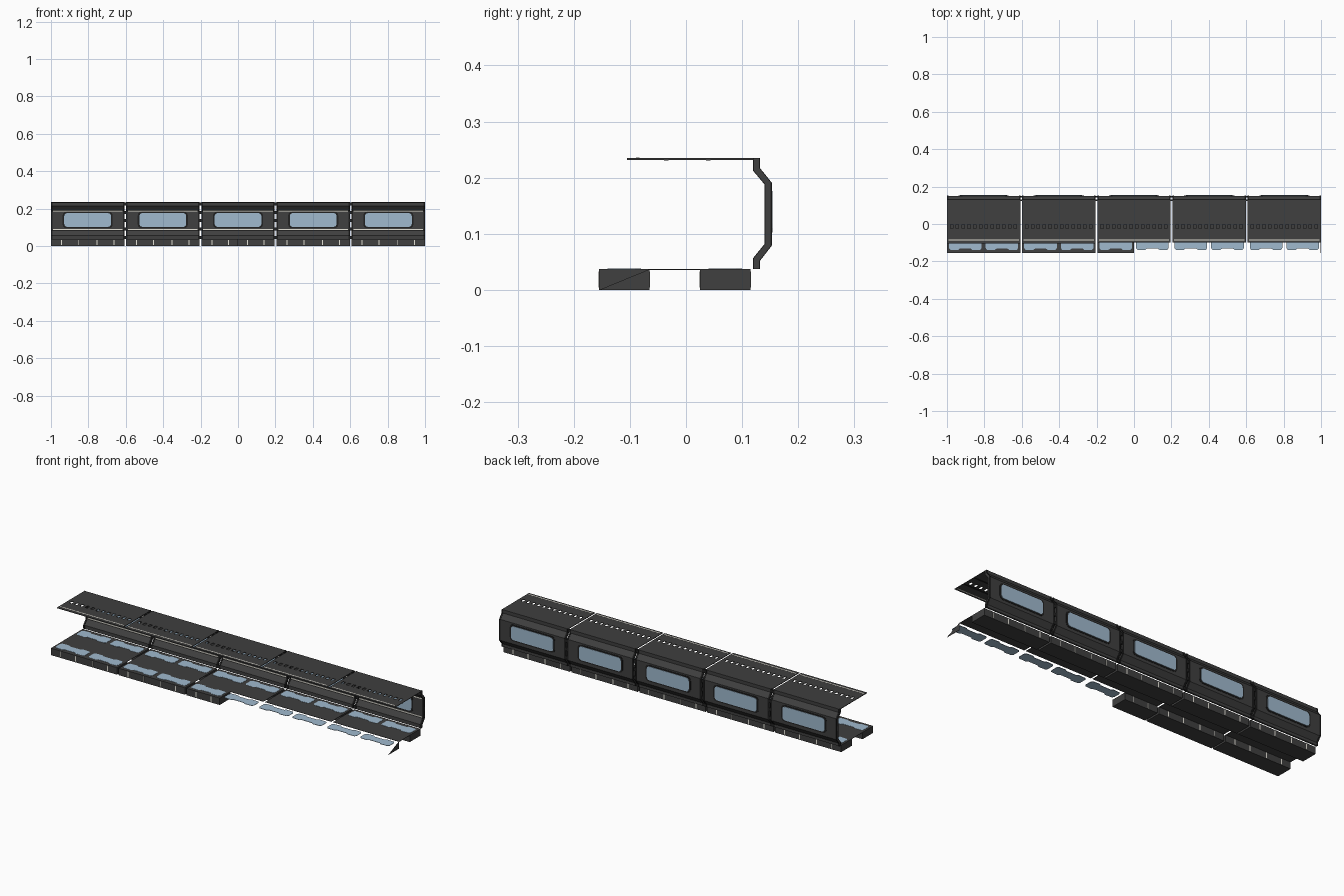
import bpy, bmesh, math

if "Cube" in bpy.data.objects:
    bpy.data.objects.remove(bpy.data.objects["Cube"])

def material(name, rgb):
    m = bpy.data.materials.new(name)
    m.diffuse_color = (*rgb, 1)
    m.use_nodes = True
    m.node_tree.nodes["Principled BSDF"].inputs["Base Color"].default_value = m.diffuse_color
    return m

GREY = material("dark grey panel", (0.05, 0.05, 0.05))
BLACK = material("black trim", (0.015, 0.015, 0.015))
BLUE = material("pale blue glass", (0.35, 0.49, 0.62))
CREAM = material("cream light", (0.80, 0.78, 0.70))

PLACE = {"x": lambda u, v, d: (d, u, v),   # profile in y,z
         "y": lambda u, v, d: (u, d, v),   # profile in x,z
         "z": lambda u, v, d: (u, v, d)}   # profile in x,y

class Part:
    """Collects prisms into one named, single-colour object."""
    def __init__(self, name, mat):
        self.name, self.mat, self.bm = name, mat, bmesh.new()

    def prism(self, pts, axis, a, b):
        lo = [self.bm.verts.new(PLACE[axis](u, v, a)) for u, v in pts]
        hi = [self.bm.verts.new(PLACE[axis](u, v, b)) for u, v in pts]
        self.bm.faces.new(lo)
        self.bm.faces.new(hi[::-1])
        n = len(pts)
        for i in range(n):
            j = (i + 1) % n
            self.bm.faces.new((lo[j], lo[i], hi[i], hi[j]))

    def box(self, x0, x1, y0, y1, z0, z1):
        self.prism([(x0, y0), (x1, y0), (x1, y1), (x0, y1)], "z", z0, z1)

    def done(self):
        bmesh.ops.recalc_face_normals(self.bm, faces=self.bm.faces)
        me = bpy.data.meshes.new(self.name)
        self.bm.to_mesh(me)
        self.bm.free()
        me.materials.append(self.mat)
        bpy.context.collection.objects.link(bpy.data.objects.new(self.name, me))

def rounded(cx, cy, w, h, r, n=3):
    pts = []
    for k, (sx, sy) in enumerate([(1, 1), (-1, 1), (-1, -1), (1, -1)]):
        for i in range(n + 1):
            t = math.pi / 2 * (k + i / n)
            pts.append((cx + sx * (w / 2 - r) + r * math.cos(t),
                        cy + sy * (h / 2 - r) + r * math.sin(t)))
    return pts

def scalloped(cx, cy):
    """Floor glass outline: rounded ends with a shallow notch front and back."""
    half = [(0.087, 0.0), (0.087, 0.019), (0.080, 0.028), (0.040, 0.030),
            (0.030, 0.022), (-0.030, 0.022), (-0.040, 0.030), (-0.080, 0.028),
            (-0.087, 0.019)]
    return [(cx + s * u, cy + s * v) for s in (1, -1) for u, v in half]

OUTER = [(.130, .037), (.130, .052), (.151, .079), (.151, .191), (.130, .217), (.130, .235)]
INNER = [(.121, .235), (.121, .213), (.142, .188), (.142, .082), (.121, .056), (.121, .037)]
PROFILE = OUTER + INNER
RIB = [(y + .002, z) for y, z in OUTER] + [(y - .002, z) for y, z in INNER]
PITCH, HALF = 0.402, 0.196

wall = Part("back_wall", GREY)
ribs = Part("wall_end_ribs", BLACK)
clips = Part("joint_clips", BLACK)
frames = Part("window_frames", BLACK)
panes = Part("window_panes", BLUE)
wall_lights = Part("wall_light_strips", CREAM)
roof = Part("roof", GREY)
roof_light = Part("roof_light_strip", CREAM)
roof_ribs = Part("roof_under_rails", BLACK)
deck = Part("centre_floor", GREY)
rear_base = Part("rear_base", GREY)
front_base = Part("front_base", GREY)
ticks = Part("base_light_ticks", CREAM)
glass = Part("floor_glass", BLUE)

for k in range(5):
    c = (k - 2) * PITCH
    x0, x1 = c - HALF, c + HALF
    # wall with windows and end ribs
    wall.prism(PROFILE, "x", x0, x1)
    for a in (x0, x1 - .008):
        ribs.prism(RIB, "x", a, a + .008)
    frames.prism(rounded(c, .139, .268, .088, .02), "y", .1405, .1525)
    panes.prism(rounded(c, .139, .25, .074, .016), "y", .1395, .1545)
    for z in (.186, .0875):
        wall_lights.box(x0 + .01, x1 - .01, .1405, .1425, z - .003, z + .003)

    # slotted roof
    roof.box(x0, x1, -.105 if k < 2 else -.1, -.025, .232, .235)
    roof.box(x0, x1, -.003, .121, .232, .235)
    edge = x0
    for i in range(12):
        s = x0 + .018 + i * .031
        roof.box(edge, s, -.025, -.003, .232, .235)
        edge = s + .014
    roof.box(edge, x1, -.025, -.003, .232, .235)
    roof_light.box(x0 + .008, x1 - .008, -.089, -.083, .2315, .2356)
    for y in (-.035, .04):
        roof_ribs.box(x0, x1, y - .004, y + .004, .2305, .232)

    # floor and bases
    deck.box(x0, x1, -.065, .025, .0355, .037)
    rear_base.box(x0, x1, .025, .115, 0, .037)
    end = min(x1, 0)
    if x0 < 0:
        front_base.box(x0, end, -.155, -.065, 0, .037)
    for dx in (-.14, -.05, .05, .14):
        x = c + dx
        faces = [.025, .115] + ([-.155, -.065] if x < 0 else [])
        for y in faces:
            ticks.box(x - .0025, x + .0025, y - .0006, y + .0006, .004, .033)

    # scalloped floor glass, two per row per segment
    for dx in (-.098, .098):
        for y in (-.11, .07):
            glass.prism(scalloped(c + dx, y), "z", .0362, .0382)

    # clips bridging to the next segment
    if k < 4:
        for y, z in ((.126, .045), (.1465, .09), (.1465, .135), (.1465, .18), (.126, .225)):
            clips.box(x1 - .002, x1 + .012, y - .004, y + .004, z - .008, z + .008)

# leftover triangular end plate of the front base
end_plate = Part("front_base_end_plate", GREY)
end_plate.prism([(-.155, 0), (-.065, 0), (-.065, .037)], "x", .998, 1.0)

for p in (wall, ribs, clips, frames, panes, wall_lights, roof, roof_light, roof_ribs,
          deck, rear_base, front_base, ticks, glass, end_plate):
    p.done()
